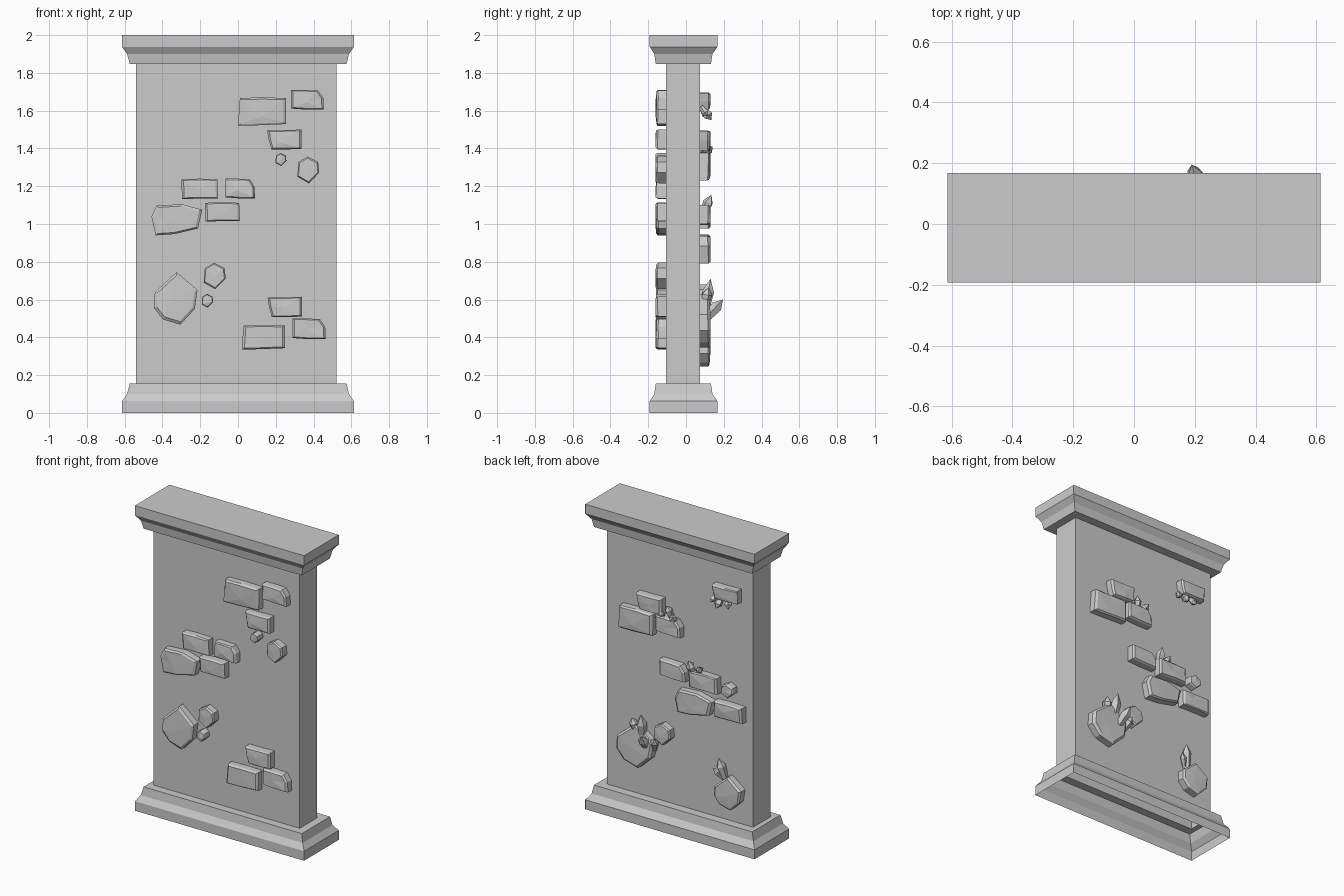
import bpy, bmesh, random
from mathutils import Vector

if "Cube" in bpy.data.objects:
    bpy.data.objects.remove(bpy.data.objects["Cube"])

random.seed(4)
FRONT, BACK = -0.106, 0.075


def finish(bm, name):
    bmesh.ops.recalc_face_normals(bm, faces=bm.faces)
    me = bpy.data.meshes.new(name)
    bm.to_mesh(me)
    bm.free()
    ob = bpy.data.objects.new(name, me)
    bpy.context.collection.objects.link(ob)
    return ob


def bridge(bm, a, b):
    n = len(a)
    for i in range(n):
        bm.faces.new((a[i], a[(i + 1) % n], b[(i + 1) % n], b[i]))


# Wall slab with plinth and cornice: one lofted shell, open underneath
# (x min, x max, y min, y max, z)
plinth = [(-.614, .614, -.192, .167, 0), (-.614, .614, -.192, .167, .062),
          (-.587, .587, -.168, .140, .10), (-.573, .575, -.160, .132, .155),
          (-.540, .522, FRONT, BACK, .155)]
rings = plinth + [(a, b, c, d, 2 - z if z != .155 else 1.848)
                  for a, b, c, d, z in reversed(plinth)]
bm = bmesh.new()
prev = None
for a, b, c, d, z in rings:
    ring = [bm.verts.new(p) for p in ((a, c, z), (b, c, z), (b, d, z), (a, d, z))]
    if prev:
        bridge(bm, prev, ring)
    prev = ring
bm.faces.new(prev)
finish(bm, "wall_with_plinth_and_cornice")

# Stone outlines in a unit square, seen from outside the wall
SHAPES = {
    "slab": [(0, 0), (.45, .02), (1, .06), (1, .98), (.5, 1), (.04, .98)],
    "end": [(0, .06), (.5, 0), (1, 0), (.98, .6), (.82, .97), (.4, 1), (0, 1)],
    "notch": [(.12, 0), (.6, 0), (1, .03), (1, 1), (.5, .97), (0, .97), (.04, .5)],
    "block": [(.02, 0), (.6, .03), (1, .02), (.98, .97), (.5, 1), (0, .97)],
    "round": [(.08, 0), (.45, .04), (.92, .22), (1, .82), (.6, 1), (.1, .95), (0, .6)],
    "boulder": [(.02, .62), (.5, 1), (.96, .66), (.9, .3), (.58, 0), (.2, .1), (0, .32)],
    "pebble": [(.1, .8), (.5, 1), (.95, .8), (1, .4), (.55, 0), (.05, .25)],
}


def stone(kind, side, x0, x1, z0, z1, depth=.052):
    """Faceted stone: straight sides, narrow bevel, off-centre broken face."""
    pts = SHAPES[kind]
    sign, wall = (-1, FRONT) if side == "front" else (1, BACK)

    def place(u, v, h):
        x = x0 + u * (x1 - x0) if sign < 0 else x1 - u * (x1 - x0)
        return bm.verts.new((x, wall + sign * h, z0 + v * (z1 - z0)))

    bm = bmesh.new()
    layers = []
    for k, h, jit in ((1, -.01, 0), (1, depth - .01, .004), (.88, depth, .003)):
        layers.append([place(.5 + (u - .5) * k, .5 + (v - .5) * k,
                             h + random.uniform(-jit, jit)) for u, v in pts])
    bridge(bm, layers[0], layers[1])
    bridge(bm, layers[1], layers[2])
    top = place(random.uniform(.3, .55), random.uniform(.3, .5), depth + .003)
    n = len(pts)
    for i in range(n):
        bm.faces.new((layers[2][i], layers[2][(i + 1) % n], top))
    finish(bm, side + "_" + kind + "_stone")


# Stones on the front
for s in [("slab", 0, .255, 1.52, 1.67), ("slab", .02, .25, .335, .465),
          ("end", .28, .455, 1.605, 1.71), ("end", .288, .465, .39, .50),
          ("end", -.065, .09, 1.135, 1.24), ("notch", .155, .337, 1.395, 1.50),
          ("notch", .157, .34, .507, .615), ("block", -.30, -.105, 1.132, 1.24),
          ("block", -.175, .01, 1.013, 1.115), ("round", -.458, -.19, .94, 1.105),
          ("boulder", -.445, -.205, .467, .745), ("pebble", -.188, -.065, .655, .795),
          ("pebble", -.195, -.132, .557, .63), ("pebble", .308, .43, 1.215, 1.357),
          ("pebble", .195, .256, 1.307, 1.375)]:
    stone(s[0], "front", *s[1:])

# Stones on the back
for s in [("notch", -.455, -.27, 1.605, 1.695), ("notch", .095, .28, 1.39, 1.495),
          ("slab", .16, .41, 1.23, 1.38), ("end", -.04, .14, 1.275, 1.385),
          ("end", -.075, .11, .995, 1.10), ("block", -.31, -.10, .975, 1.085),
          ("round", -.27, .0, .79, .945), ("block", -.49, -.285, .83, .935),
          ("pebble", -.425, -.335, .975, 1.065), ("boulder", .145, .425, .345, .63),
          ("pebble", .03, .155, .54, .68), ("boulder", -.49, -.285, .245, .46)]:
    stone(s[0], "back", *s[1:])


def crystal(base, tip, r):
    """Five-sided crystal that widens toward a pointed tip."""
    base, tip = Vector(base), Vector(tip)
    axis = tip - base
    bm = bmesh.new()
    lo = bmesh.ops.create_circle(bm, segments=5, radius=r * .6)["verts"]
    hi = bmesh.ops.create_circle(bm, segments=5, radius=r)["verts"]
    for v in hi:
        v.co.z = axis.length * .68
    bridge(bm, lo, hi)
    top = bm.verts.new((0, 0, axis.length))
    for i in range(5):
        bm.faces.new((hi[i], hi[(i + 1) % 5], top))
    bm.faces.new(lo)
    ob = finish(bm, "back_crystal")
    ob.location = base
    ob.rotation_euler = axis.to_track_quat('Z', 'Y').to_euler()


# Crystal clusters growing between the back stones: base, tip, radius
for c in [((.25, .09, .50), (.235, .13, .71), .033),
          ((.22, .09, .48), (.19, .195, .60), .032),
          ((.29, .09, .55), (.31, .12, .665), .03),
          ((.17, .08, .48), (.13, .14, .58), .028),
          ((-.35, .08, .40), (-.315, .115, .565), .03),
          ((-.33, .08, .42), (-.28, .12, .49), .02),
          ((-.12, .08, 1.03), (-.11, .135, 1.155), .028),
          ((-.15, .08, 1.05), (-.185, .12, 1.13), .022),
          ((.04, .08, 1.36), (.065, .11, 1.46), .025),
          ((.03, .08, 1.36), (.0, .14, 1.41), .025),
          ((.09, .08, 1.35), (.11, .125, 1.42), .02),
          ((-.32, .08, 1.62), (-.31, .135, 1.55), .026),
          ((-.36, .08, 1.62), (-.39, .12, 1.56), .022),
          ((-.28, .08, 1.62), (-.26, .115, 1.57), .02)]:
    crystal(*c)
